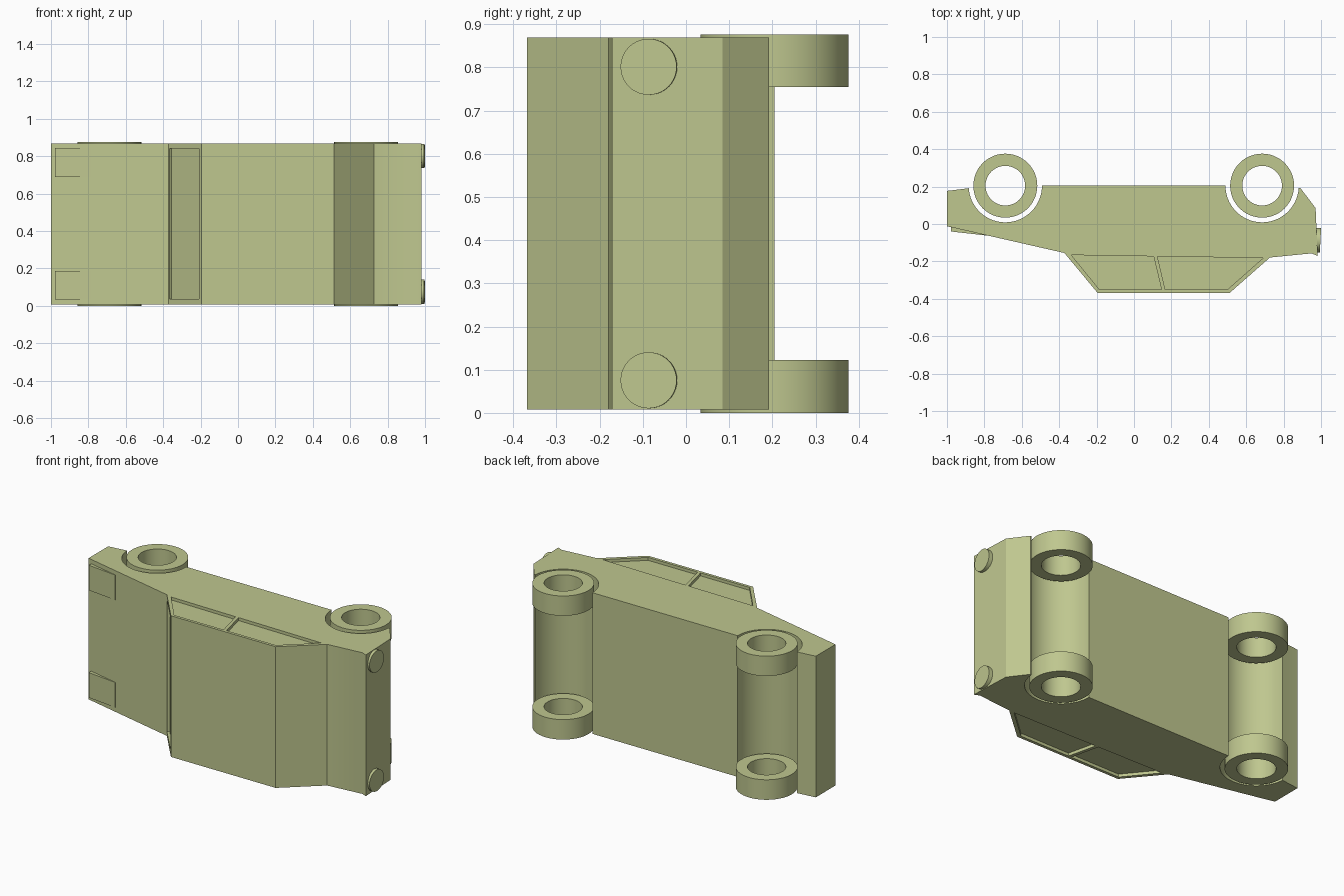
import bpy, bmesh, math
from mathutils import Matrix, Vector

cube = bpy.data.objects.get("Cube")
if cube:
    bpy.data.objects.remove(cube, do_unlink=True)

olive = bpy.data.materials.new("olive green")
olive.use_nodes = True
COLOUR = (0.52, 0.57, 0.275, 1)
olive.diffuse_color = COLOUR
bsdf = next(n for n in olive.node_tree.nodes if n.type == 'BSDF_PRINCIPLED')
bsdf.inputs["Base Color"].default_value = COLOUR

Z0, Z1 = 0.008, 0.869          # body sides
MID = (Z0 + Z1) / 2
AXLES = (-0.688, 0.685)
AXLE_Y = 0.205


def add_object(name, bm):
    bmesh.ops.recalc_face_normals(bm, faces=bm.faces)
    mesh = bpy.data.meshes.new(name)
    bm.to_mesh(mesh)
    bm.free()
    ob = bpy.data.objects.new(name, mesh)
    bpy.context.collection.objects.link(ob)
    mesh.materials.append(olive)
    return ob


def prism(name, points, z0, z1):
    """Extrude an xy outline from z0 to z1."""
    bm = bmesh.new()
    face = bm.faces.new([bm.verts.new((x, y, z0)) for x, y in points])
    out = bmesh.ops.extrude_face_region(bm, geom=[face])
    verts = [g for g in out["geom"] if isinstance(g, bmesh.types.BMVert)]
    bmesh.ops.translate(bm, verts=verts, vec=(0, 0, z1 - z0))
    return add_object(name, bm)


def activate(ob):
    bpy.ops.object.select_all(action='DESELECT')
    ob.select_set(True)
    bpy.context.view_layer.objects.active = ob


def smooth(ob):
    activate(ob)
    bpy.ops.object.shade_smooth_by_angle(angle=math.radians(30))


def carve(ob, cutter):
    """Cut a recess and discard the cutter."""
    cutter.hide_render = True
    mod = ob.modifiers.new("recess", 'BOOLEAN')
    mod.operation = 'DIFFERENCE'
    mod.solver = 'EXACT'
    mod.object = cutter
    activate(ob)
    bpy.ops.object.modifier_apply(modifier=mod.name)
    bpy.data.objects.remove(cutter, do_unlink=True)


def arch(cx, n=32, r=0.196):
    """Wheel arch outline, running towards +x."""
    return [(cx + r * math.cos(a), AXLE_Y + r * math.sin(a))
            for a in (math.radians(184 + 176 * i / n) for i in range(n + 1))]


# Body lies on its side: roof towards -y, underside towards +y
outline = [(-1, -0.012), (-1, 0.177), (-0.885, 0.191)]
outline += arch(AXLES[0])
outline += [(x, y) for x, y in reversed([(2 * AXLES[1] - x, y) for x, y in arch(AXLES[1])])]
outline += [(0.89, 0.192), (0.971, 0.085), (0.982, -0.171), (0.95, -0.157),
            (0.727, -0.179), (0.512, -0.368), (-0.195, -0.368), (-0.372, -0.155)]
body = prism("body", outline, Z0, Z1)

# Side window recesses on both sides
windows = [
    [(-0.335, -0.166), (0.105, -0.173), (0.147, -0.35), (-0.185, -0.35)],
    [(0.125, -0.173), (0.69, -0.182), (0.5, -0.35), (0.167, -0.35)],
]
DEPTH = 0.018
for points in windows:
    for z0, z1 in ((Z0 - 0.05, Z0 + DEPTH), (Z1 - DEPTH, Z1 + 0.05)):
        carve(body, prism("window_cutter", points, z0, z1))

# Windscreen recess
low, high = Vector((-0.367, -0.161)), Vector((-0.208, -0.352))
inward = Vector((0.768, 0.64))
screen = [low - inward * 0.03, high - inward * 0.03,
          high + inward * 0.016, low + inward * 0.016]
carve(body, prism("windscreen_cutter", [tuple(p) for p in screen], 0.037, 0.84))
smooth(body)


# Wheels as open rings
def ring(name, cx, z0, z1, outer=0.171, inner=0.106, n=48):
    bm = bmesh.new()
    loops = [[bm.verts.new((cx + r * math.cos(2 * math.pi * i / n),
                            AXLE_Y + r * math.sin(2 * math.pi * i / n), z))
              for i in range(n)]
             for r, z in ((outer, z0), (outer, z1), (inner, z1), (inner, z0))]
    for k in range(4):
        a, b = loops[k], loops[(k + 1) % 4]
        for i in range(n):
            j = (i + 1) % n
            bm.faces.new((a[i], a[j], b[j], b[i]))
    smooth(add_object(name, bm))


for end, cx in zip(("front", "rear"), AXLES):
    ring(end + "_wheel_lower", cx, 0.0, 0.122)
    ring(end + "_wheel_upper", cx, 0.755, 0.876)

# Wedge headlights on the bonnet and round tail lights
wedge = [(-0.979, -0.005), (-0.979, -0.04), (-0.785, -0.062), (-0.785, -0.045)]
for side, sign in (("lower", -1), ("upper", 1)):
    a, b = sorted((MID + sign * 0.251, MID + sign * 0.404))
    prism("headlight_" + side, wedge, a, b)

    bm = bmesh.new()
    place = (Matrix.Translation((0.983, -0.086, MID + sign * 0.363))
             @ Matrix.Rotation(math.radians(-3), 4, 'Z')
             @ Matrix.Rotation(math.radians(90), 4, 'Y'))
    bmesh.ops.create_cone(bm, cap_ends=True, segments=40, radius1=0.065,
                          radius2=0.065, depth=0.028, matrix=place)
    smooth(add_object("tail_light_" + side, bm))
